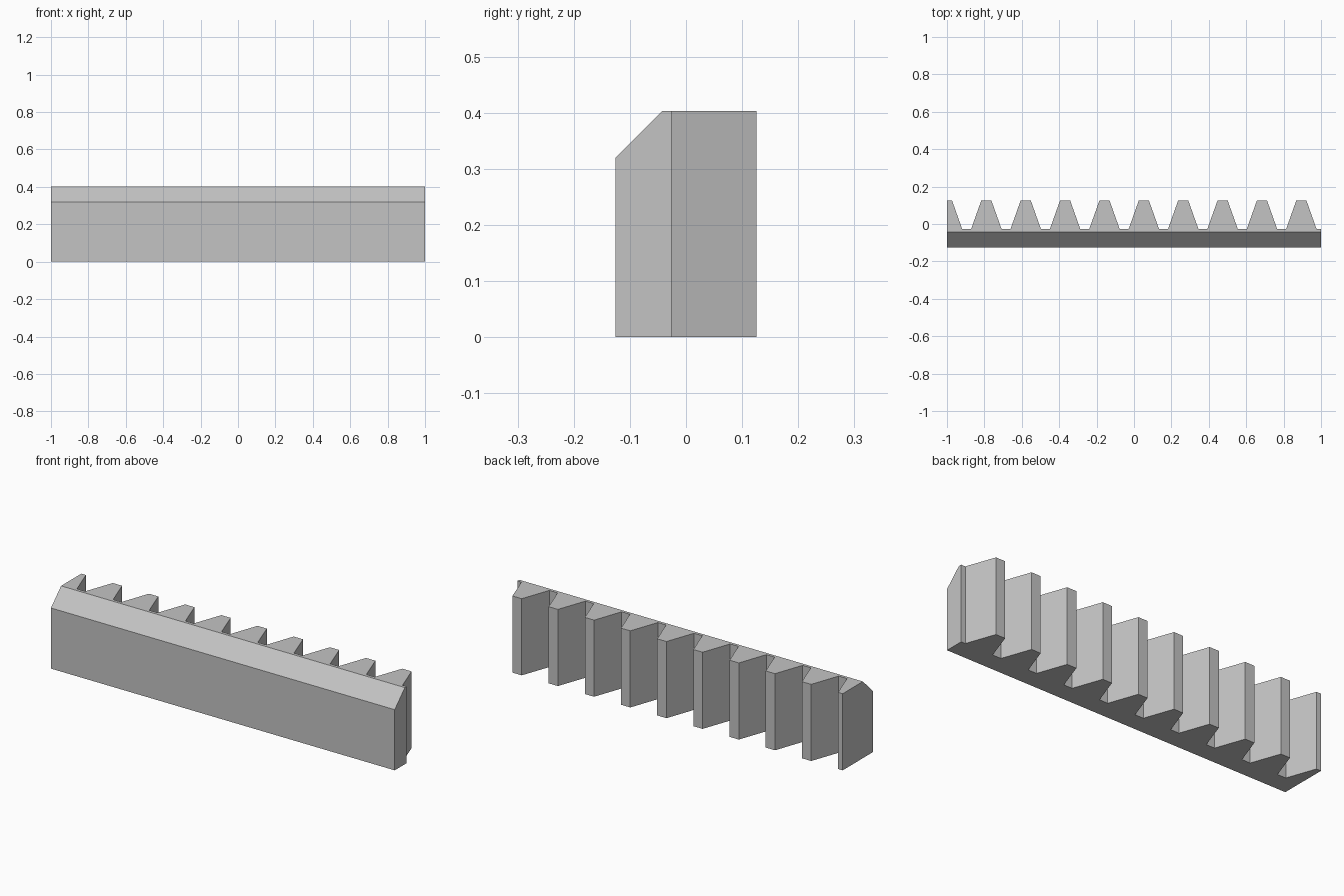
import bpy
import bmesh
from mathutils import Vector

cube = bpy.data.objects.get("Cube")
if cube:
    bpy.data.objects.remove(cube, do_unlink=True)

HEIGHT = 0.403
FRONT, ROOT, TIP = -0.126, -0.026, 0.126
PITCH = 4 / 19
HALF_TIP, HALF_ROOT = 0.027, 0.081
CHAMFER = 0.084

# Flat grey finish
grey = bpy.data.materials.new("plain grey")
colour = (0.55, 0.55, 0.55, 1)
grey.diffuse_color = colour
grey.use_nodes = True
grey.node_tree.nodes["Principled BSDF"].inputs["Base Color"].default_value = colour

# Plan outline: straight front, half tooth at one end, nine full teeth
outline = [(1, ROOT), (1, FRONT), (-1, FRONT), (-1, TIP),
           (-1 + HALF_TIP, TIP), (-1 + HALF_ROOT, ROOT)]
for i in range(1, 10):
    x = -1 + i * PITCH
    outline += [(x - HALF_ROOT, ROOT), (x - HALF_TIP, TIP),
                (x + HALF_TIP, TIP), (x + HALF_ROOT, ROOT)]

# Extrude the outline upwards
bm = bmesh.new()
base = bm.faces.new([bm.verts.new((x, y, 0)) for x, y in outline])
extruded = bmesh.ops.extrude_face_region(bm, geom=[base], use_keep_orig=True)
top = [v for v in extruded["geom"] if isinstance(v, bmesh.types.BMVert)]
bmesh.ops.translate(bm, verts=top, vec=(0, 0, HEIGHT))

# Slice off the upper front edge and close the cut with a sloping face
cut = bmesh.ops.bisect_plane(
    bm, geom=bm.verts[:] + bm.edges[:] + bm.faces[:],
    plane_co=Vector((0, FRONT, HEIGHT - CHAMFER)),
    plane_no=Vector((0, -1, 1)), clear_outer=True)
bmesh.ops.holes_fill(bm, edges=[e for e in bm.edges if e.is_boundary], sides=0)
bmesh.ops.recalc_face_normals(bm, faces=bm.faces[:])

mesh = bpy.data.meshes.new("gear_rack")
bm.to_mesh(mesh)
bm.free()
mesh.materials.append(grey)
rack = bpy.data.objects.new("gear_rack", mesh)
bpy.context.collection.objects.link(rack)
